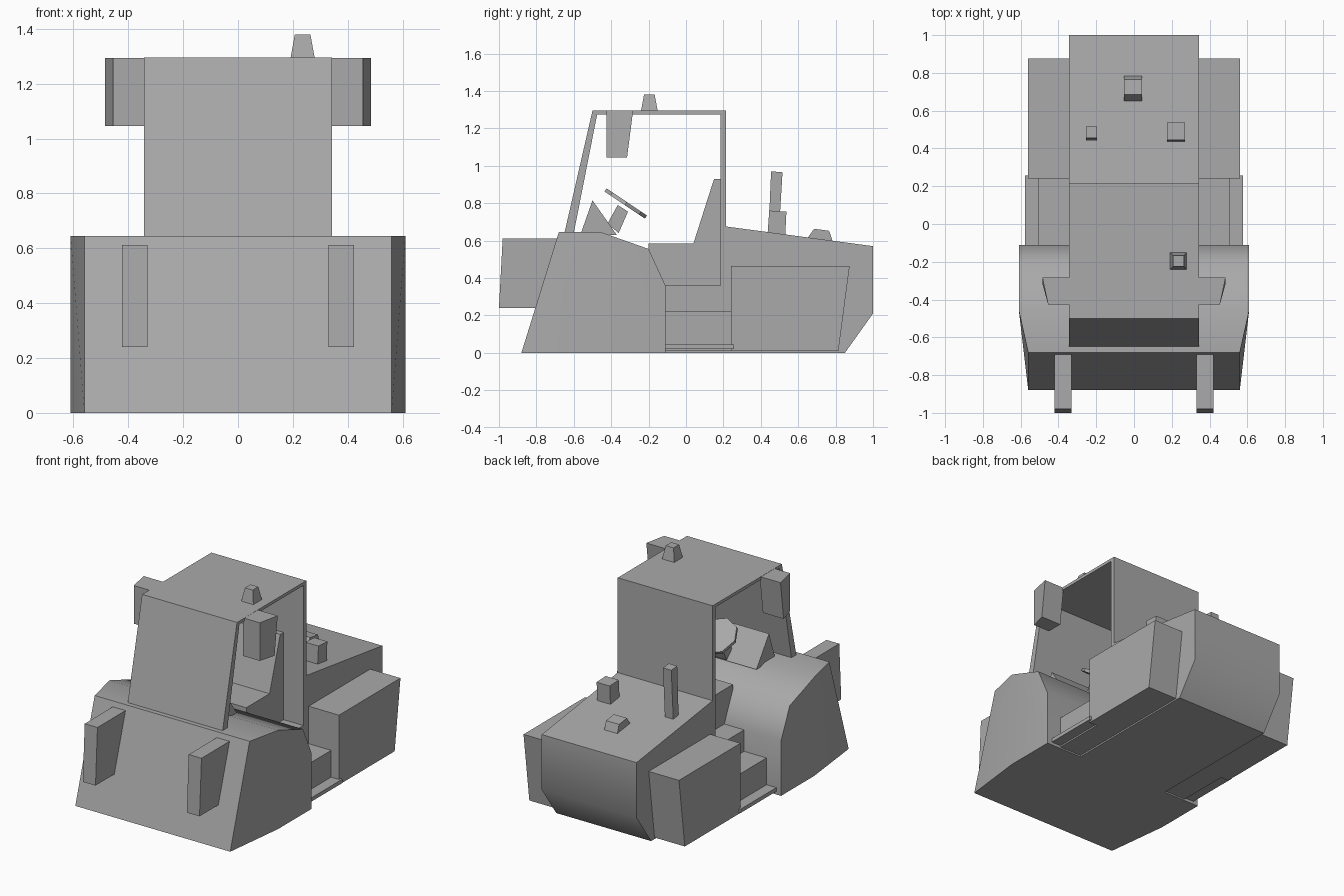
import bpy, bmesh, math
from mathutils import Matrix

cube = bpy.data.objects.get("Cube")
if cube:
    bpy.data.objects.remove(cube, do_unlink=True)

grey = bpy.data.materials.new("plain grey")
grey.use_nodes = True
grey.diffuse_color = (0.4, 0.4, 0.4, 1)
grey.node_tree.nodes["Principled BSDF"].inputs["Base Color"].default_value = (0.4, 0.4, 0.4, 1)


def finish(name, bm, smooth=None):
    bmesh.ops.recalc_face_normals(bm, faces=bm.faces)
    mesh = bpy.data.meshes.new(name)
    bm.to_mesh(mesh)
    bm.free()
    mesh.materials.append(grey)
    obj = bpy.data.objects.new(name, mesh)
    bpy.context.collection.objects.link(obj)
    if smooth:
        bpy.ops.object.select_all(action='DESELECT')
        obj.select_set(True)
        bpy.context.view_layer.objects.active = obj
        bpy.ops.object.shade_smooth_by_angle(angle=math.radians(smooth))
    return obj


def prism_mesh(profile, x0, x1):
    """Extrude a (y, z) side profile across the width."""
    bm = bmesh.new()
    a = [bm.verts.new((x0, y, z)) for y, z in profile]
    b = [bm.verts.new((x1, y, z)) for y, z in profile]
    n = len(profile)
    bm.faces.new(a)
    bm.faces.new(b)
    for i in range(n):
        j = (i + 1) % n
        bm.faces.new((a[i], a[j], b[j], b[i]))
    return bm


def prism(name, profile, x0, x1, smooth=None):
    return finish(name, prism_mesh(profile, x0, x1), smooth)


def box(y0, y1, z0, z1):
    return [(y0, z0), (y1, z0), (y1, z1), (y0, z1)]


CAB = 0.343

# Front body with rounded fenders, narrowing towards the nose
bm = prism_mesh([(-0.88, 0), (-0.68, 0.645), (-0.455, 0.645), (-0.2, 0.555),
                 (-0.11, 0.36), (-0.11, 0), (-0.455, 0)], -0.61, 0.61)
for s in (-1, 1):
    fold = [v for v in bm.verts if abs(v.co.y + 0.455) < 0.001 and v.co.x * s > 0]
    bmesh.ops.connect_verts(bm, verts=fold)
for v in bm.verts:
    if v.co.y < -0.5:
        v.co.x *= 0.56 / 0.61
finish("front_body", bm, 50)

# Rear body and cab floor
prism("rear_body", [(0.2, 0), (0.85, 0), (1.0, 0.21), (1.0, 0.57), (0.2, 0.677)], -CAB, CAB, 50)
prism("cab_floor", box(-0.12, 0.21, 0, 0.36), -CAB, CAB)

# Cab shell: sloped windscreen, roof and back wall with open sides
prism("cab_shell", [(-0.65, 0.64), (-0.5, 1.295), (0.215, 1.295), (0.215, 0.36),
                    (0.185, 0.36), (0.185, 1.275), (-0.475, 1.275), (-0.6, 0.64)], -CAB, CAB)

# Interior: seat, dashboard, steering column and wheel
prism("seat", [(-0.2, 0.36), (-0.2, 0.585), (0.04, 0.585), (0.15, 0.93),
               (0.185, 0.93), (0.185, 0.36)], -0.2, 0.2)
prism("dashboard", [(-0.565, 0.63), (-0.5, 0.815), (-0.37, 0.63)], -0.25, 0.25)
prism("steering_column", [(-0.42, 0.69), (-0.365, 0.79), (-0.31, 0.755), (-0.36, 0.64)], -0.04, 0.04)
bm = bmesh.new()
bmesh.ops.create_cone(bm, cap_ends=True, segments=8, radius1=0.13, radius2=0.13, depth=0.02,
                      matrix=Matrix.Translation((0, -0.322, 0.798)) @ Matrix.Rotation(math.radians(-34), 4, 'X'))
finish("steering_wheel", bm)

# Paired parts on both sides
for side, s in (("left", 1), ("right", -1)):
    prism(side + "_tank", [(0.24, 0.01), (0.815, 0.01), (0.875, 0.465), (0.24, 0.465)],
          s * 0.33, s * 0.562)
    prism(side + "_step_box", box(-0.12, 0.245, 0.01, 0.22), s * 0.33, s * 0.505)
    prism(side + "_step_plate", box(-0.12, 0.257, 0.02, 0.045), s * 0.33, s * 0.576)
    prism(side + "_front_arm", [(-1.0, 0.24), (-0.98, 0.612), (-0.66, 0.612), (-0.66, 0.24)],
          s * 0.33, s * 0.422)
    # Wedge shaped mirror, wider at the back
    bm = prism_mesh([(-0.425, 1.045), (-0.425, 1.294), (-0.283, 1.294), (-0.315, 1.045)],
                    s * 0.335, s * 0.485)
    for v in bm.verts:
        if abs(v.co.x) > 0.4 and v.co.y < -0.4:
            v.co.x = s * 0.455
    finish(side + "_mirror", bm)

# Roof beacon, tapered to the top
bm = prism_mesh(box(-0.242, -0.15, 1.285, 1.38), 0.19, 0.281)
for v in bm.verts:
    if v.co.z > 1.35:
        v.co.x = 0.2355 + (v.co.x - 0.2355) * 0.62
        v.co.y = -0.196 + (v.co.y + 0.196) * 0.62
finish("roof_beacon", bm)

# Fittings on the rear deck
prism("exhaust_pipe", [(0.44, 0.62), (0.455, 0.97), (0.516, 0.965), (0.495, 0.62)], -0.255, -0.195)
prism("air_intake", [(0.435, 0.62), (0.445, 0.76), (0.537, 0.755), (0.53, 0.62)], 0.175, 0.27)
prism("filler_cap", [(0.64, 0.6), (0.685, 0.663), (0.765, 0.652), (0.79, 0.58)], -0.052, 0.042)
